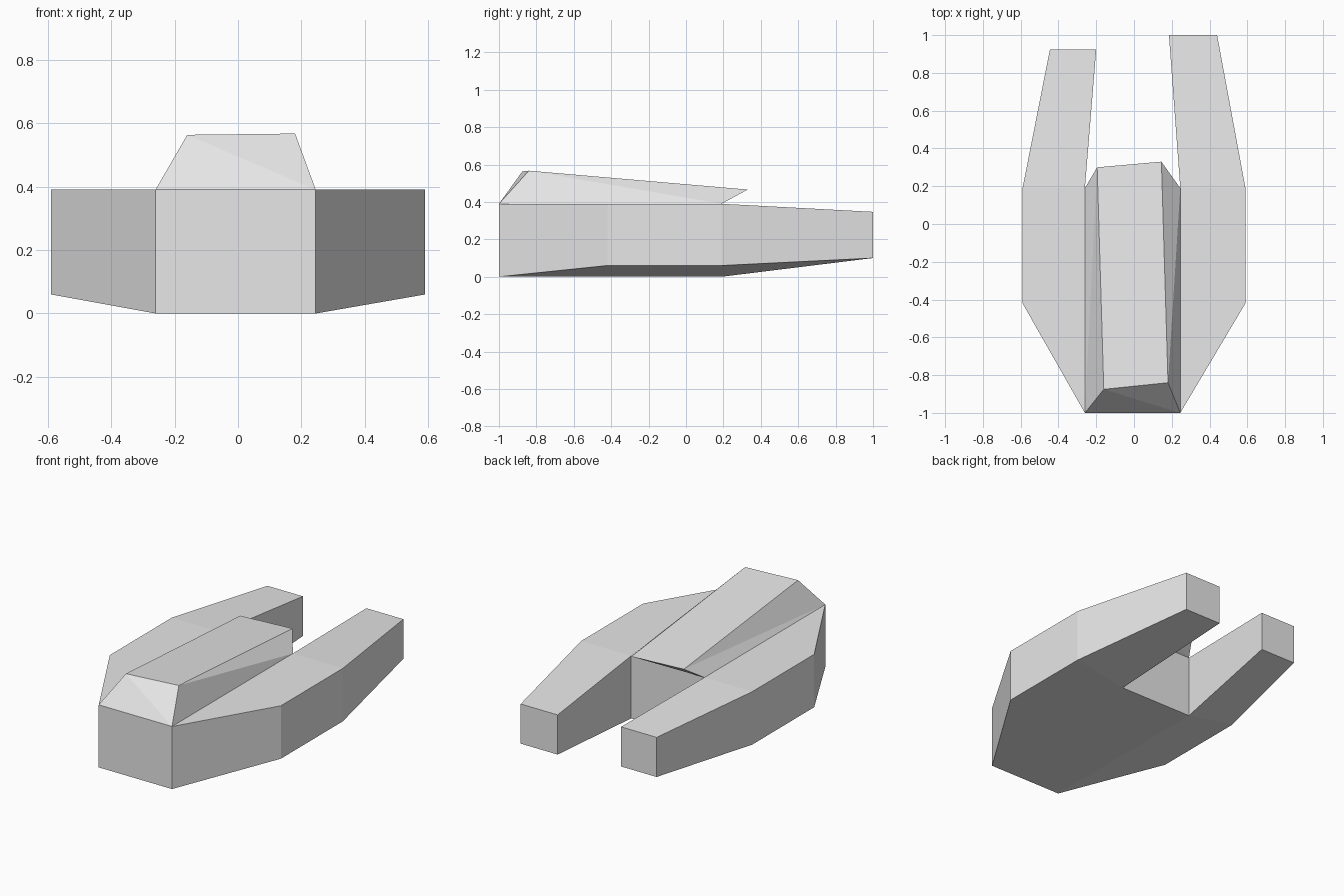
import bpy

cube = bpy.data.objects.get("Cube")
if cube:
    bpy.data.objects.remove(cube, do_unlink=True)

grey = bpy.data.materials.new("light grey")
grey.use_nodes = True
colour = (0.8, 0.8, 0.8, 1)
grey.diffuse_color = colour
grey.node_tree.nodes["Principled BSDF"].inputs["Base Color"].default_value = colour


def make_object(name, verts, faces):
    mesh = bpy.data.meshes.new(name)
    mesh.from_pydata(verts, [], faces)
    mesh.materials.append(grey)
    obj = bpy.data.objects.new(name, mesh)
    bpy.context.collection.objects.link(obj)
    return obj


# Hull: forked outline, each point is (x, y, underside z, deck z)
DECK, CHINE = 0.39, 0.06
right_side = [(-0.26, -1, 0, DECK), (-0.59, -0.42, CHINE, DECK), (-0.59, 0.19, CHINE, DECK),
              (-0.445, 0.925, 0.10, 0.347), (-0.20, 0.925, 0.10, 0.347), (-0.26, 0.19, 0, DECK)]
left_side = [(0.245, -1, 0, DECK), (0.59, -0.42, CHINE, DECK), (0.59, 0.19, CHINE, DECK),
             (0.44, 1, 0.10, 0.347), (0.185, 1, 0.10, 0.347), (0.245, 0.19, 0, DECK)]
outline = right_side + left_side[::-1]
n = len(outline)
verts = [(x, y, low) for x, y, low, high in outline] + [(x, y, high) for x, y, low, high in outline]

# Underside panels: two flanks, two prongs and the centre
panels = [(0, 1, 2, 5), (2, 3, 4, 5), (0, 5, 6, 11), (6, 9, 10, 11), (6, 7, 8, 9)]
faces = list(panels)
faces += [tuple(i + n for i in reversed(p)) for p in panels]
faces += [(i, i + n, (i + 1) % n + n, (i + 1) % n) for i in range(n)]
make_object("forked_hull", verts, faces)

# Cabin: raised, slightly skewed block overhanging the slot at the back
base = [(-0.26, -1, DECK), (0.245, -1, DECK), (0.245, 0.19, DECK), (-0.26, 0.19, DECK)]
roof = [(-0.16, -0.875, 0.563), (0.18, -0.84, 0.567), (0.145, 0.33, 0.466), (-0.195, 0.30, 0.466)]
faces = [(3, 2, 1, 0), (4, 5, 6, 7)]
for i in range(4):
    j = (i + 1) % 4
    faces += [(i, j, i + 4), (j, j + 4, i + 4)]
cabin = make_object("cabin", base + roof, faces)

# Make all normals face outward
for obj in (bpy.data.objects["forked_hull"], cabin):
    bpy.context.view_layer.objects.active = obj
    bpy.ops.object.select_all(action='DESELECT')
    obj.select_set(True)
    bpy.ops.object.mode_set(mode='EDIT')
    bpy.ops.mesh.select_all(action='SELECT')
    bpy.ops.mesh.normals_make_consistent(inside=False)
    bpy.ops.object.mode_set(mode='OBJECT')
